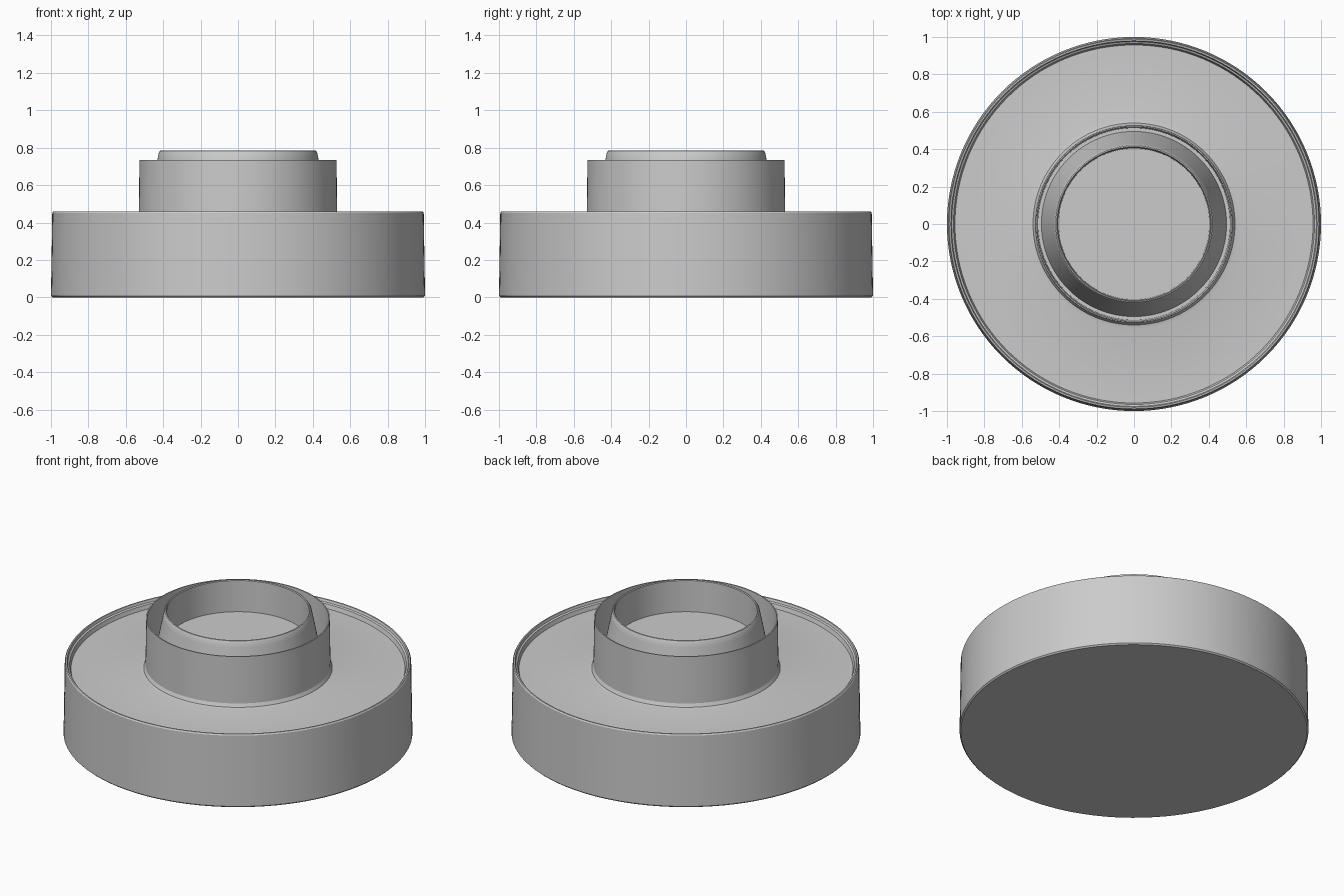
import bpy, bmesh, math

if "Cube" in bpy.data.objects:
    bpy.data.objects.remove(bpy.data.objects["Cube"])

SEGMENTS = 128


def lathe(name, profile):
    """Spin an (r, z) profile around the z axis; points on the axis become fan tips."""
    bm = bmesh.new()
    rings = []
    for r, z in profile:
        if r == 0:
            rings.append([bm.verts.new((0, 0, z))] * SEGMENTS)
        else:
            rings.append([bm.verts.new((r * math.cos(t), r * math.sin(t), z))
                          for t in (math.tau * i / SEGMENTS for i in range(SEGMENTS))])
    for a, b in zip(rings, rings[1:]):
        for i in range(SEGMENTS):
            j = (i + 1) % SEGMENTS
            corners = list(dict.fromkeys((a[i], a[j], b[j], b[i])))
            bm.faces.new(corners)
    mesh = bpy.data.meshes.new(name)
    bm.to_mesh(mesh)
    bm.free()
    obj = bpy.data.objects.new(name, mesh)
    bpy.context.collection.objects.link(obj)
    bpy.ops.object.select_all(action='DESELECT')
    obj.select_set(True)
    bpy.context.view_layer.objects.active = obj
    bpy.ops.object.shade_smooth_by_angle(angle=math.radians(30))
    return obj


# Drum base: flat underside, slightly tapered wall, stepped rim, sunken deck
lathe("base", [
    (0, 0), (0.992, 0), (1.0, 0.008), (0.993, 0.452), (0.988, 0.46),
    (0.98, 0.46), (0.975, 0.445), (0.965, 0.44), (0.957, 0.415),
    (0.56, 0.415), (0.54, 0.42), (0.53, 0.44)])

# Thin upright collar with the floor of the gap inside it
lathe("collar", [
    (0.53, 0.44), (0.527, 0.735), (0.52, 0.735), (0.513, 0.42), (0.495, 0.42)])

# Inner cone ring with rounded lip and recessed floor
lathe("inner_cone", [
    (0.495, 0.42), (0.429, 0.745), (0.423, 0.775), (0.418, 0.783),
    (0.412, 0.785), (0.408, 0.78), (0.404, 0.585), (0, 0.585)])
